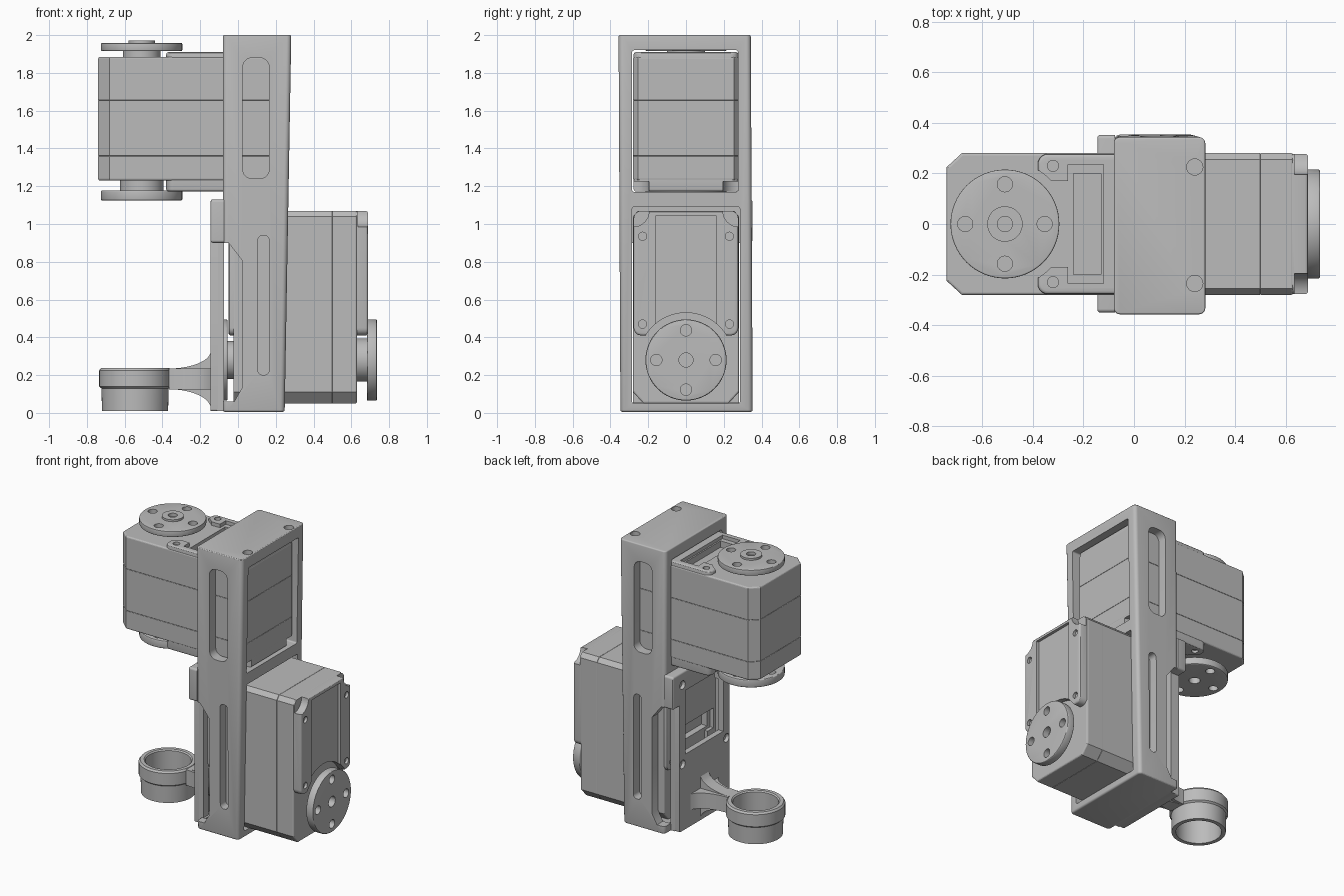
import bpy, bmesh, math
from mathutils import Matrix

if "Cube" in bpy.data.objects:
    bpy.data.objects.remove(bpy.data.objects["Cube"])

grey = bpy.data.materials.new("plain_grey")
grey.use_nodes = True
grey.diffuse_color = (0.5, 0.5, 0.5, 1)
grey.node_tree.nodes["Principled BSDF"].inputs["Base Color"].default_value = (0.5, 0.5, 0.5, 1)

# Local axes: x along the motor, z along its shaft
UPPER = Matrix.Translation((-0.74, 0, 1.18))
LOWER = Matrix(((0, 0, -1, 0.68), (0, 1, 0, 0), (1, 0, 0, 0.05), (0, 0, 0, 1)))
WORLD = Matrix.Identity(4)
SIDEWAYS = Matrix.Rotation(math.pi / 2, 4, 'X')   # profile (x, z), depth along -y
FACE_X = Matrix(((0, 0, 1, 0), (1, 0, 0, 0), (0, 1, 0, 0), (0, 0, 0, 1)))  # profile (y, z)


def finish(name, bm, matrix):
    bmesh.ops.recalc_face_normals(bm, faces=bm.faces)
    mesh = bpy.data.meshes.new(name)
    bm.to_mesh(mesh)
    bm.free()
    mesh.transform(matrix)
    mesh.materials.append(grey)
    obj = bpy.data.objects.new(name, mesh)
    bpy.context.collection.objects.link(obj)
    return obj


def prism(name, outline, low, high, matrix=WORLD, round_low=0, round_high=0):
    bm = bmesh.new()
    face = bm.faces.new([bm.verts.new((x, y, low)) for x, y in outline])
    top = bmesh.ops.extrude_face_region(bm, geom=[face])["geom"]
    for v in top:
        if isinstance(v, bmesh.types.BMVert):
            v.co.z = high
    for level, radius in ((low, round_low), (high, round_high)):
        if radius:
            edges = [e for e in bm.edges if all(abs(v.co.z - level) < 1e-5 for v in e.verts)]
            bmesh.ops.bevel(bm, geom=edges, offset=radius, segments=3, profile=0.5, affect='EDGES')
    return finish(name, bm, matrix)


def circle(x, y, r, n=40):
    return [(x + r * math.cos(math.tau * i / n), y + r * math.sin(math.tau * i / n)) for i in range(n)]


def rounded(x0, x1, y0, y1, r, n=6):
    pts = []
    corners = ((x1 - r, y1 - r), (x0 + r, y1 - r), (x0 + r, y0 + r), (x1 - r, y0 + r))
    for k, (cx, cy) in enumerate(corners):
        for i in range(n + 1):
            a = math.pi / 2 * (k + i / n)
            pts.append((cx + r * math.cos(a), cy + r * math.sin(a)))
    return pts


def rect(x0, x1, y0, y1):
    return [(x0, y0), (x1, y0), (x1, y1), (x0, y1)]


def cut(obj, cutters):
    bpy.context.view_layer.objects.active = obj
    for c in cutters:
        c.hide_render = True
        mod = obj.modifiers.new("cut", 'BOOLEAN')
        mod.operation, mod.solver, mod.object = 'DIFFERENCE', 'EXACT', c
        bpy.ops.object.modifier_apply(modifier=mod.name)
        bpy.data.objects.remove(c)
    return obj


def smooth(obj):
    bpy.ops.object.select_all(action='DESELECT')
    obj.select_set(True)
    bpy.context.view_layer.objects.active = obj
    bpy.ops.object.shade_smooth_by_angle(angle=math.radians(30))


def horn(name, low, high, hole_r, m):
    # Round output disc with four screw holes and a centre hole
    disc = prism(name, circle(0.23, 0, 0.215, 64), low, high, m, 0.006, 0.006)
    spots = [(0.23, 0, hole_r)]
    for i in range(4):
        a = math.pi / 2 * i
        spots.append((0.23 + 0.157 * math.cos(a), 0.157 * math.sin(a), 0.03))
    return cut(disc, [prism("hole", circle(*s, 24), low - 0.03, high + 0.03, m) for s in spots])


def motor(prefix, length, m):
    # Body in three stacked shells, chamfered at the shaft end
    body = [(0.06, -0.28), (length - 0.03, -0.28), (length, -0.255), (length, 0.255),
            (length - 0.03, 0.28), (0.06, 0.28), (0, 0.225), (0, -0.225)]
    prism(prefix + "_lower_shell", body, 0.05, 0.18, m, 0.01, 0.003)
    prism(prefix + "_middle_shell", body, 0.18, 0.475, m, 0.003, 0.003)
    shell = prism(prefix + "_upper_shell", body, 0.475, 0.705, m, 0.003, 0.01)
    cut(shell, [prism("well", rect(0.5, 0.61, -0.2, 0.2), 0.66, 0.9, m)])

    # Raised covers on both sides, cleared around the horns
    for side, low, high in (("lower", -0.008, 0.07), ("upper", 0.68, 0.73)):
        outline = rounded(0.36, length - 0.001, -0.277, 0.277, 0.04)
        cover = prism(f"{prefix}_{side}_cover", outline, low, high, m,
                      0.012 if side == "lower" else 0, 0.012 if side == "upper" else 0)
        cutters = [prism("clear", circle(0.23, 0, 0.25, 64), low - 0.1, high + 0.1, m)]
        if side == "lower":
            cutters.append(prism("panel", rect(0.3, length - 0.025, -0.16, 0.16), -0.1, 0.012, m))
        else:
            cutters.append(prism("channel", rect(0.3, 0.5, -0.17, 0.17), 0.6, 0.9, m))
            cutters.append(prism("pocket", rect(0.48, 0.62, -0.235, 0.235), 0.6, 0.9, m))
        for s in (-1, 1):
            if side == "lower":
                cutters.append(prism("notch", circle(length, s * 0.28, 0.085), -0.1, 0.045, m))
            for u in (0.42, length - 0.135):
                cutters.append(prism("screw", circle(u, s * 0.23, 0.022, 16),
                                     -0.1 if side == "lower" else 0.712, 0.01 if side == "lower" else 0.9, m))
        smooth(cut(cover, cutters))

    # Shafts and horns
    smooth(prism(prefix + "_lower_shaft", circle(0.23, 0, 0.115), -0.01, 0.06, m))
    smooth(prism(prefix + "_upper_shaft", circle(0.23, 0, 0.1), 0.70, 0.74, m))
    smooth(horn(prefix + "_lower_horn", -0.055, -0.002, 0.037, m))
    smooth(horn(prefix + "_upper_horn", 0.736, 0.778, 0.055, m))
    hub = prism(prefix + "_hub", circle(0.23, 0, 0.07), 0.738, 0.792, m)
    smooth(cut(hub, [prism("hub_hole", circle(0.23, 0, 0.03, 24), 0.77, 0.9, m)]))


motor("upper_motor", 0.985, UPPER)
motor("lower_motor", 1.02, LOWER)

# Tall frame: slim box with two through openings, leaning slightly and narrower at the foot
frame = prism("frame", rounded(-0.08, 0.282, -0.357, 0.343, 0.025), 0.005, 2.0, WORLD, 0.012, 0.008)
for v in frame.data.vertices:
    v.co.y += 0.005 * (2 - v.co.z)
    if v.co.x > 0.1:
        v.co.x -= 0.0175 * (2 - v.co.z)
cutters = [prism("upper_opening", rounded(-0.285, 0.275, 1.17, 1.92, 0.01), -0.5, 0.5, FACE_X),
           prism("lower_opening", rounded(-0.285, 0.285, 0.05, 1.09, 0.01), -0.5, 0.5, FACE_X),
           prism("upper_slot", rounded(0.025, 0.165, 1.24, 1.88, 0.05), -0.5, 0.5, SIDEWAYS),
           prism("lower_slot", rounded(0.105, 0.165, 0.2, 0.94, 0.028), -0.5, 0.5, SIDEWAYS),
           prism("side_notch", [(-0.2, 0.9), (-0.05, 0.9), (0.02, 0.81), (0.02, 0.13), (-0.02, 0.06),
                                (-0.2, 0.06)], -0.5, 0.5, SIDEWAYS)]
for y in (-0.235, 0.225):
    cutters.append(prism("top_hole", circle(0.24, y, 0.032, 24), 1.96, 2.1))
smooth(cut(frame, cutters))

# Back plate: wide head, narrower sheet below, window and screw holes
head = prism("plate_head", rounded(-0.35, 0.352, 0.9, 1.13, 0.015), -0.145, -0.075, FACE_X, 0.012, 0)
plate = prism("back_plate", rounded(-0.28, 0.28, 0.01, 0.92, 0.01), -0.145, -0.105, FACE_X)
for part in (head, plate):
    cutters = [prism("window", rect(-0.21, 0.21, 0.54, 0.99), -0.3, 0.05, FACE_X)]
    for y in (-0.245, 0.245):
        for z in (0.48, 1.04):
            cutters.append(prism("plate_hole", circle(y, z, 0.03, 24), -0.3, -0.12, FACE_X))
    smooth(cut(part, cutters))
for side, s in (("left", 1), ("right", -1)):
    prism(f"plate_{side}_rail", rect(s * 0.252 - 0.028, s * 0.252 + 0.028, 0.01, 0.92), -0.11, -0.075, FACE_X)
prism("plate_foot", rect(-0.28, 0.28, 0.01, 0.055), -0.11, -0.06, FACE_X)

# Holder ring: collar over a slimmer sleeve, turned from one profile
profile = [(0.147, 0.01), (0.175, 0.01), (0.178, 0.13), (0.19, 0.14), (0.19, 0.225),
           (0.18, 0.238), (0.155, 0.238), (0.147, 0.23)]
bm = bmesh.new()
verts = [bm.verts.new((r, 0, z)) for r, z in profile]
loop = [bm.edges.new((verts[i], verts[i - 1])) for i in range(len(verts))]
bmesh.ops.spin(bm, geom=verts + loop, cent=(0, 0, 0), axis=(0, 0, 1), angle=math.tau, steps=56)
bmesh.ops.remove_doubles(bm, verts=bm.verts, dist=1e-4)
smooth(finish("holder_ring", bm, Matrix.Translation((-0.545, 0, 0))))


def flared_arm(name, half_width, spread_y, spread_down, spread_up):
    # Bar that widens in a quarter curve as it meets the plate
    bm = bmesh.new()
    rows = []
    for i in range(13):
        t = i / 12
        flare = 1 - math.sqrt(1 - t * t * 0.99)
        x, w = -0.365 + 0.225 * t, half_width + spread_y * flare
        lo, hi = 0.125 - spread_down * flare, 0.235 + spread_up * flare
        rows.append([bm.verts.new((x, y, z)) for y, z in ((-w, lo), (w, lo), (w, hi), (-w, hi))])
    for a, b in zip(rows, rows[1:]):
        for k in range(4):
            bm.faces.new((a[k], a[k - 1], b[k - 1], b[k]))
    bm.faces.new(rows[0])
    bm.faces.new(rows[-1])
    smooth(finish(name, bm, WORLD))


flared_arm("holder_upright_web", 0.045, 0, 0.11, 0.1)
flared_arm("holder_cross_web", 0.06, 0.12, 0, 0)
